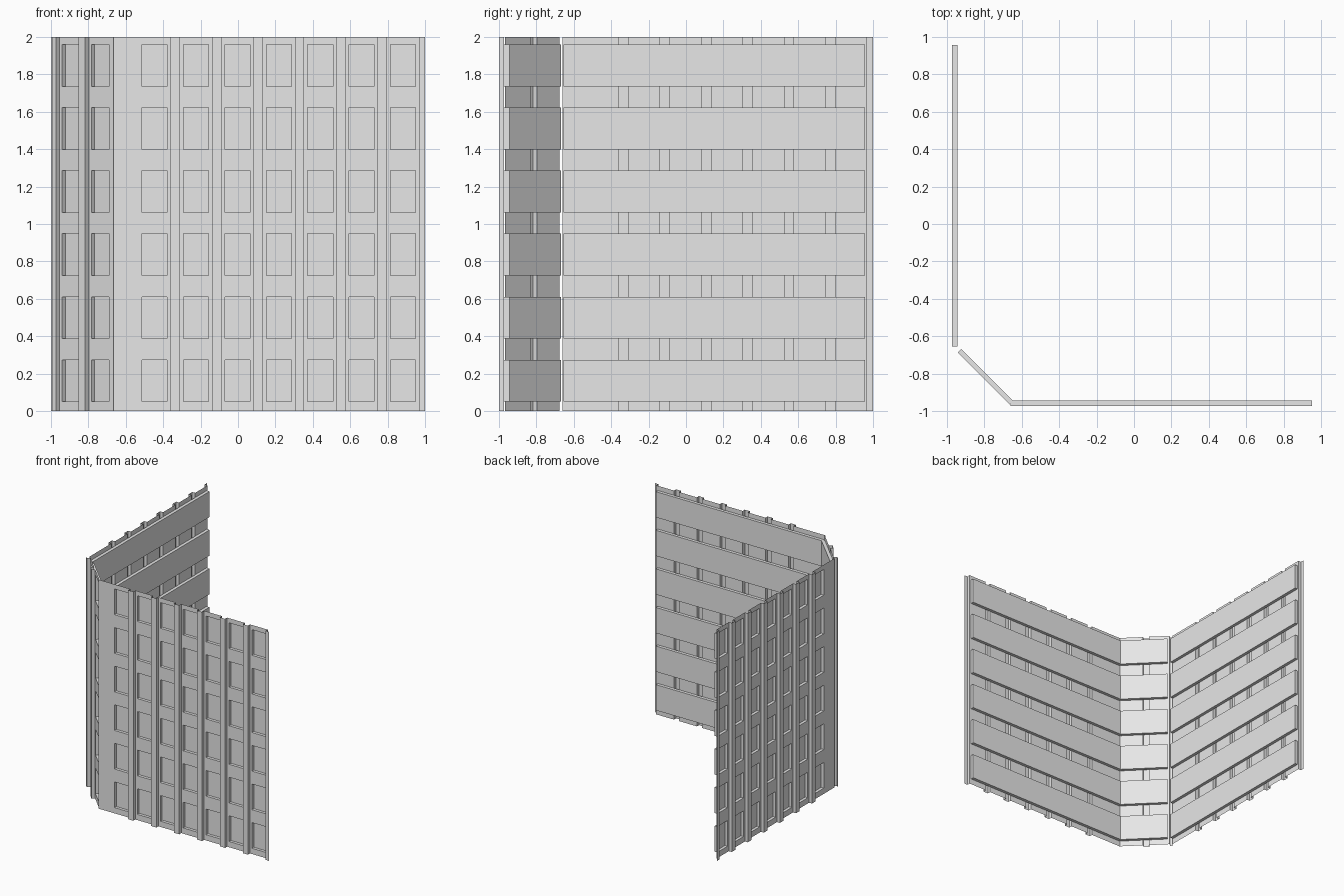
import bpy, bmesh
from mathutils import Vector

if "Cube" in bpy.data.objects:
    bpy.data.objects.remove(bpy.data.objects["Cube"])

grey = bpy.data.materials.new("plain_grey")
grey.use_nodes = True
colour = (0.8, 0.8, 0.8, 1)
grey.diffuse_color = colour
grey.node_tree.nodes["Principled BSDF"].inputs["Base Color"].default_value = colour

HEIGHT = 2.0
RELIEF, RECESS = 0.028, 0.025       # pilasters stand out, windows sink in
PITCH, HALF_WIN, HALF_PIL = 0.2214, 0.067, 0.025
rows = [(0.05 + 0.337 * k, 0.274 + 0.337 * k) for k in range(6)]


def finish(bm, name):
    bmesh.ops.remove_doubles(bm, verts=bm.verts, dist=0.0001)
    mesh = bpy.data.meshes.new(name)
    bm.to_mesh(mesh)
    bm.free()
    mesh.materials.append(grey)
    bpy.context.collection.objects.link(bpy.data.objects.new(name, mesh))


def build_wall(name, origin, along, out, start, end, first, count, band):
    """Thin facade sheet with raised pilasters, sunk windows and inner bands."""
    origin, along, out = Vector(origin), Vector(along).normalized(), Vector(out).normalized()

    def point(u, z, d):
        return origin + along * u + out * d + Vector((0, 0, z))

    centres = [first + PITCH * k for k in range(count)]
    windows = [(c - HALF_WIN, c + HALF_WIN) for c in centres]
    pilasters = [(c + PITCH / 2 - HALF_PIL, min(c + PITCH / 2 + HALF_PIL, end)) for c in centres]

    def inside(v, spans):
        return any(a < v < b for a, b in spans)

    def depth(u, z):
        if inside(u, pilasters):
            return RELIEF
        if inside(u, windows) and inside(z, rows):
            return -RECESS
        return 0.0

    us = sorted({start, end, *[v for s in windows + pilasters for v in s]})
    zs = sorted({0.0, HEIGHT, *[v for s in rows for v in s]})
    mid = lambda s, i: (s[i] + s[i + 1]) / 2
    grid = [[depth(mid(us, i), mid(zs, j)) for j in range(len(zs) - 1)]
            for i in range(len(us) - 1)]
    turned = along.cross(Vector((0, 0, 1))).dot(out) < 0

    bm = bmesh.new()

    def quad(*corners):
        if turned:
            corners = corners[::-1]
        bm.faces.new([bm.verts.new(point(*c)) for c in corners])

    # facade cells and the step faces between cells of different depth
    for i, column in enumerate(grid):
        for j, d in enumerate(column):
            a, b, lo, hi = us[i], us[i + 1], zs[j], zs[j + 1]
            quad((a, lo, d), (b, lo, d), (b, hi, d), (a, hi, d))
            if i + 1 < len(grid) and grid[i + 1][j] != d:
                e = grid[i + 1][j]
                quad((b, lo, d), (b, lo, e), (b, hi, e), (b, hi, d))
            if j + 1 < len(column) and column[j + 1] != d:
                e = column[j + 1]
                quad((a, hi, d), (b, hi, d), (b, hi, e), (a, hi, e))
    finish(bm, name + "_facade")

    # continuous bands behind each row of windows, open towards the facade
    bm = bmesh.new()
    a, b = band
    back = -RECESS - 0.002
    for lo, hi in rows:
        quad((b, lo, back), (a, lo, back), (a, hi, back), (b, hi, back))
        quad((a, hi, 0), (b, hi, 0), (b, hi, back), (a, hi, back))
        quad((a, lo, back), (b, lo, back), (b, lo, 0), (a, lo, 0))
        quad((a, lo, back), (a, lo, 0), (a, hi, 0), (a, hi, back))
        quad((b, lo, 0), (b, lo, back), (b, hi, back), (b, hi, 0))
    finish(bm, name + "_window_bands")


# two long walls and the angled corner between them
build_wall("front_wall", (0, -0.972, 0), (1, 0, 0), (0, -1, 0),
           -0.665, 1.0, -0.446, 7, (-0.66, 0.953))
build_wall("right_wall", (-0.972, 0, 0), (0, 1, 0), (-1, 0, 0),
           -0.66, 1.0, -0.446, 7, (-0.655, 0.957))
build_wall("corner_wall", (-0.662, -0.968, 0), (-1, 1, 0), (-1, -1, 0),
           0.0, 0.44, 0.106, 2, (0.003, 0.397))
